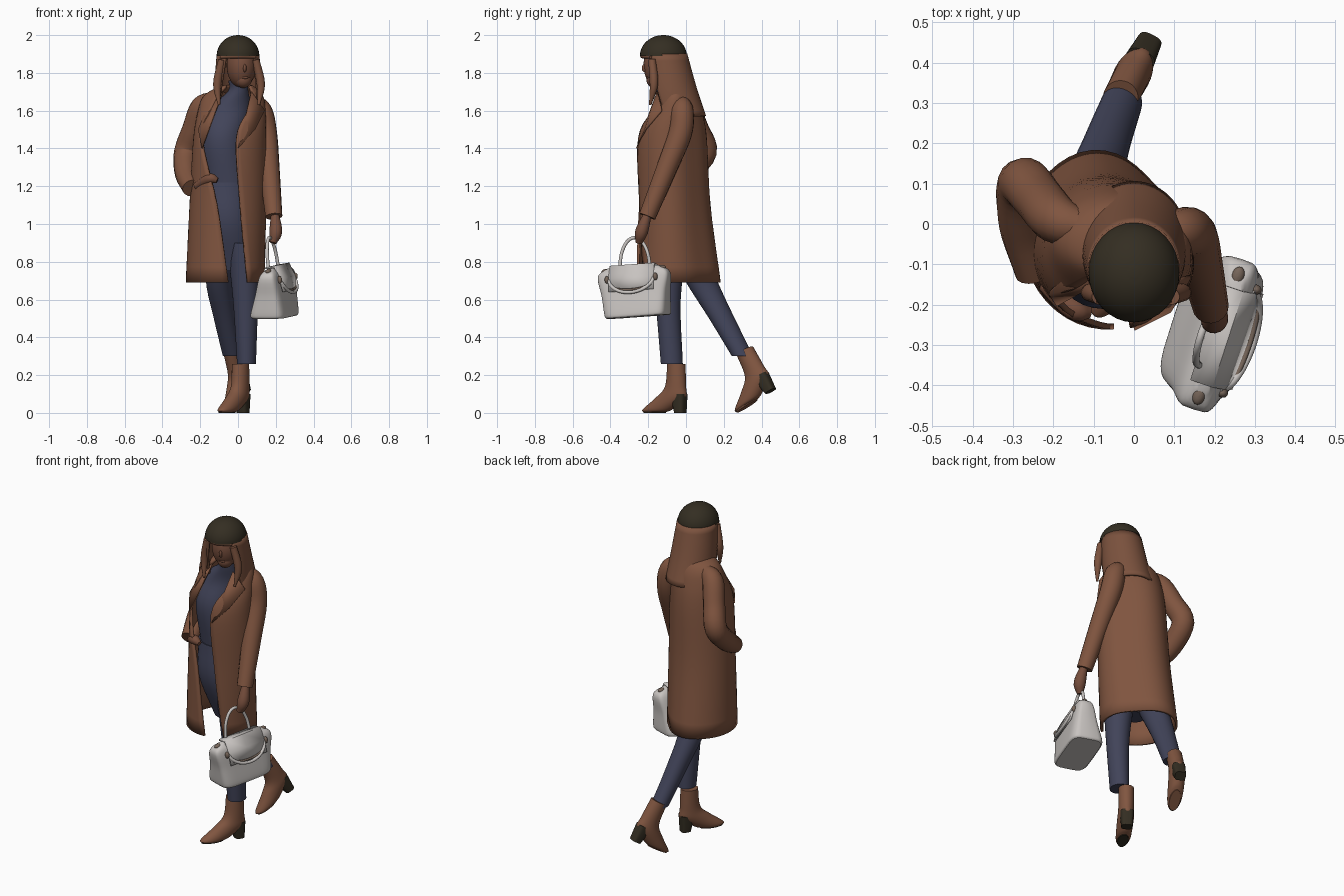
import bpy
import bmesh
from math import acos, copysign, cos, pi, radians, sin
from mathutils import Matrix, Vector

if "Cube" in bpy.data.objects:
    bpy.data.objects.remove(bpy.data.objects["Cube"])


def material(name, *colour):
    mat = bpy.data.materials.new(name)
    mat.use_nodes = True
    mat.diffuse_color = (*colour, 1)
    shader = mat.node_tree.nodes["Principled BSDF"]
    shader.inputs["Base Color"].default_value = mat.diffuse_color
    shader.inputs["Roughness"].default_value = .8
    return mat


coat_brown = material("coat brown", .215, .09, .05)
hair_brown = material("hair brown", .2, .085, .048)
skin_brown = material("skin brown", .18, .075, .045)
boot_brown = material("boot brown", .22, .093, .052)
dark_brown = material("dark brown", .034, .027, .016)
denim_blue = material("denim blue", .053, .057, .1)
bag_grey = material("bag grey", .58, .55, .53)
trim_brown = material("bag trim", .18, .13, .1)


def spline(points, steps=5):
    """Catmull-Rom curve through points of any dimension."""
    knots = [Vector(point) for point in points]
    knots = [2 * knots[0] - knots[1]] + knots + [2 * knots[-1] - knots[-2]]
    curve = []
    for before, start, end, after in zip(knots, knots[1:], knots[2:], knots[3:]):
        leave, arrive = (end - before) / 2, (after - start) / 2
        for step in range(steps):
            t = step / steps
            ease = t * t * (3 - 2 * t)
            curve.append(start.lerp(end, ease) + leave * (t * (1 - t) ** 2)
                         - arrive * (t * t * (1 - t)))
    return curve + [knots[-2]]


def skin(name, rows, mat, closed=True, thickness=0, place=None):
    """Join rows of points; closed rows become a capped solid."""
    bm = bmesh.new()
    rings = [[bm.verts.new(point) for point in row] for row in rows]
    for low, high in zip(rings, rings[1:]):
        for i in range(0 if closed else 1, len(low)):
            bm.faces.new((low[i - 1], low[i], high[i], high[i - 1]))
    if closed:
        bm.faces.new(rings[0])
        bm.faces.new(rings[-1])
    bmesh.ops.recalc_face_normals(bm, faces=bm.faces)
    mesh = bpy.data.meshes.new(name)
    bm.to_mesh(mesh)
    bm.free()
    mesh.materials.append(mat)
    part = bpy.data.objects.new(name, mesh)
    bpy.context.collection.objects.link(part)
    if place:
        part.matrix_world = place
    if thickness:
        solid = part.modifiers.new("thickness", "SOLIDIFY")
        solid.thickness, solid.offset = thickness, 0
    bpy.ops.object.select_all(action="DESELECT")
    part.select_set(True)
    bpy.context.view_layer.objects.active = part
    bpy.ops.object.shade_smooth_by_angle(angle=radians(45))


def loft(name, sections, mat, power=1, place=None):
    """Horizontal slices of x, y, z, half width and half depth."""
    def wave(value):
        return copysign(abs(value) ** power, value)
    turns = [2 * pi * i / 32 for i in range(32)]
    rows = [[(x + rx * wave(cos(t)), y + ry * wave(sin(t)), z) for t in turns]
            for x, y, z, rx, ry in spline(sections)]
    skin(name, rows, mat, place=place)


def wrap(name, sections, mat, thickness, flatten=0):
    """Open-fronted slices, flattened at the back left; last two values are the front edges' x."""
    rows = []
    for x, y, z, rx, ry, right, left in spline(sections):
        start, end = -acos((left - x) / rx), 2 * pi - acos((right - x) / rx)
        row = []
        for i in range(41):
            t = start + (end - start) * i / 40
            size = 1 - flatten * max(0, cos(t - pi / 4)) ** 4
            row.append((x + rx * size * cos(t), y + ry * size * sin(t), z))
        rows.append(row)
    skin(name, rows, mat, closed=False, thickness=thickness)


def ball(name, centre, radii, mat, lowest=-85, place=None):
    """Ellipsoid, or a dome when it starts at a higher latitude."""
    x, y, z = centre
    rx, ry, rz = radii
    angles = [radians(lowest + (85 - lowest) * i / 8) for i in range(9)]
    loft(name, [(x, y, z + rz * sin(a), rx * cos(a), ry * cos(a)) for a in angles], mat, place=place)


def tube(name, path, mat, place=None):
    """Round limb along a path of x, y, z and radius."""
    points = spline(path)
    rows = []
    for i, point in enumerate(points):
        ahead, behind = points[min(i + 1, len(points) - 1)], points[max(i - 1, 0)]
        along = (ahead - behind).xyz.normalized()
        side = along.cross(Vector((.6, .8, .1))).normalized()
        across = along.cross(side)
        rows.append([point.xyz + point.w * (side * cos(t) + across * sin(t))
                     for t in (2 * pi * k / 16 for k in range(16))])
    skin(name, rows, mat, place=place)


# Coat, open at the front
wrap("coat", [
    (-.065, -.035, .69, .205, .22, -.05, .05),
    (-.05, -.06, 1.1, .2, .19, -.11, .01),
    (-.04, -.07, 1.45, .19, .18, -.19, -.01),
    (-.03, -.05, 1.6, .175, .135, -.14, .05),
    (-.02, -.045, 1.68, .15, .1, -.1, .07),
    (0, -.065, 1.73, .075, .075, -.06, .06),
], coat_brown, .014, flatten=.2)

# Lapels
skin("left_lapel", [[(.07, -.15, 1.7), (.14, -.13, 1.6)], [(0, -.26, 1.4), (.09, -.215, 1.5)]],
     coat_brown, closed=False, thickness=.01)
skin("right_lapel", [[(-.08, -.14, 1.7), (-.17, -.13, 1.6)], [(-.19, -.2, 1.4), (-.21, -.17, 1.5)]],
     coat_brown, closed=False, thickness=.01)

# Sleeves and hands
tube("left_sleeve", [(.07, -.03, 1.65, .04), (.12, -.02, 1.6, .06), (.145, -.03, 1.48, .062),
                     (.165, -.1, 1.3, .055), (.19, -.205, 1.04, .045)], coat_brown)
tube("right_sleeve", [(-.12, -.01, 1.66, .04), (-.19, .01, 1.62, .06), (-.235, .06, 1.5, .062),
                      (-.275, .1, 1.38, .064), (-.275, 0, 1.27, .06), (-.245, -.12, 1.19, .05)], coat_brown)
tube("left_hand", [(.195, -.2, 1.06, .02), (.2, -.235, .96, .034), (.185, -.25, .9, .018)], skin_brown)
tube("right_hand", [(-.22, -.15, 1.2, .02), (-.15, -.21, 1.24, .028), (-.11, -.22, 1.23, .015)], skin_brown)

# Sweater and trousers
loft("sweater", [(-.05, -.07, 1.2, .13, .12), (-.08, -.075, 1.45, .125, .135),
                 (-.05, -.06, 1.6, .12, .1), (0, -.1, 1.7, .055, .055),
                 (0, -.11, 1.76, .05, .05)], denim_blue)
loft("trouser_hips", [(-.02, -.06, .75, .09, .06), (-.05, -.075, 1, .14, .13),
                      (-.06, -.075, 1.22, .134, .12)], denim_blue)
loft("left_trouser_leg", [(.03, -.09, .9, .09, .1), (.04, -.095, .6, .067, .067),
                          (.045, -.075, .26, .05, .058)], denim_blue)
loft("right_trouser_leg", [(-.08, -.02, .92, .08, .1), (-.1, .08, .7, .07, .085),
                           (-.07, .19, .5, .058, .068), (-.03, .3, .3, .05, .057)], denim_blue)


def boot(side, toe, yaw, pitch, sole):
    """Pointed boot with its toe tip at the local origin, facing -y."""
    place = (Matrix.Translation(toe) @ Matrix.Rotation(radians(yaw), 4, "Z")
             @ Matrix.Rotation(radians(pitch), 4, "X"))
    loft(side + "_boot", [(0, .07, .004, .03, .068), (0, .09, .02, .042, .09),
                          (0, .17, .08, .046, .09), (0, .2, .14, .044, .06),
                          (0, .205, .26, .044, .05)], boot_brown, place=place)
    loft(side + "_sole", [(0, .07, 0, .03, .068), (0, .07, .007, .032, .069)], sole, place=place)
    loft(side + "_heel", [(0, .23, 0, .031, .028), (0, .22, .1, .038, .043)],
         dark_brown, power=.6, place=place)


# Boots, the rear one pushing off its toe
boot("left", (-.095, -.225, 0), -32, 0, dark_brown)
boot("right", (-.055, .27, 0), -27, 30, boot_brown)

# Head
ball("head", (.018, -.14, 1.84), (.078, .085, .12), skin_brown)
ball("jaw", (.028, -.165, 1.765), (.045, .045, .045), skin_brown)
ball("nose", (.036, -.218, 1.825), (.009, .016, .022), skin_brown)
ball("lips", (.034, -.203, 1.775), (.02, .01, .008), skin_brown)

# Hair: dark crown, brown lengths, fringe and front locks
ball("hair_crown", (0, -.12, 1.89), (.113, .124, .11), dark_brown, lowest=0)
wrap("hair_lengths", [(0, -.04, 1.57, .125, .14, -.11, .11), (0, -.08, 1.72, .12, .13, -.09, .1),
                      (0, -.11, 1.9, .106, .11, -.06, .08)], hair_brown, .014)
tube("fringe", [(-.09, -.185, 1.885, .01), (0, -.23, 1.89, .013), (.09, -.185, 1.885, .01)], hair_brown)
for side, x in (("right", -.1), ("left", .11)):
    tube(side + "_front_lock", [(x * .85, -.18, 1.87, .02), (x * 1.1, -.17, 1.74, .022),
                                (x, -.19, 1.63, .006)], hair_brown)

# Handbag body and flap
bag_place = (Matrix.Translation((.205, -.22, 0)) @ Matrix.Rotation(radians(-18), 4, "Z")
             @ Matrix.Rotation(radians(4), 4, "X"))
loft("bag_body", [(0, 0, .51, .09, .16), (0, 0, .53, .097, .17), (.01, 0, .63, .075, .18),
                  (.02, 0, .735, .05, .195), (.025, 0, .775, .02, .14)],
     bag_grey, power=.4, place=bag_place)
flap = [(-.01, .775), (.045, .785), (.075, .72), (.092, .65)]
skin("bag_flap", [[(x, y, z) for y in (-.125, 0, .125)] for x, z in flap],
     bag_grey, closed=False, thickness=.009, place=bag_place)


def arch(name, start, reach, span, radius, mat):
    """Half-loop across the bag: starts at x, z and reaches out by x, z."""
    angles = [pi * i / 6 for i in range(7)]
    tube(name, [(start[0] + reach[0] * sin(a), span * cos(a), start[1] + reach[1] * sin(a), radius)
                for a in angles], mat, place=bag_place)


# Handles: one held, one hanging over a strap
arch("bag_held_handle", (0, .76), (-.02, .17), .085, .009, bag_grey)
arch("bag_hanging_handle", (.065, .73), (.045, -.09), .13, .009, bag_grey)
arch("bag_strap", (.08, .69), (.022, -.035), .12, .006, trim_brown)

# Handle rings and open gussets at both ends
for end, sign in (("front", -1), ("back", 1)):
    ball(end + "_handle_ring", (.075, sign * .135, .715), (.014, .012, .02), trim_brown, place=bag_place)
    ball(end + "_gusset", (.022, sign * .155, .76), (.016, .025, .014), trim_brown, place=bag_place)
